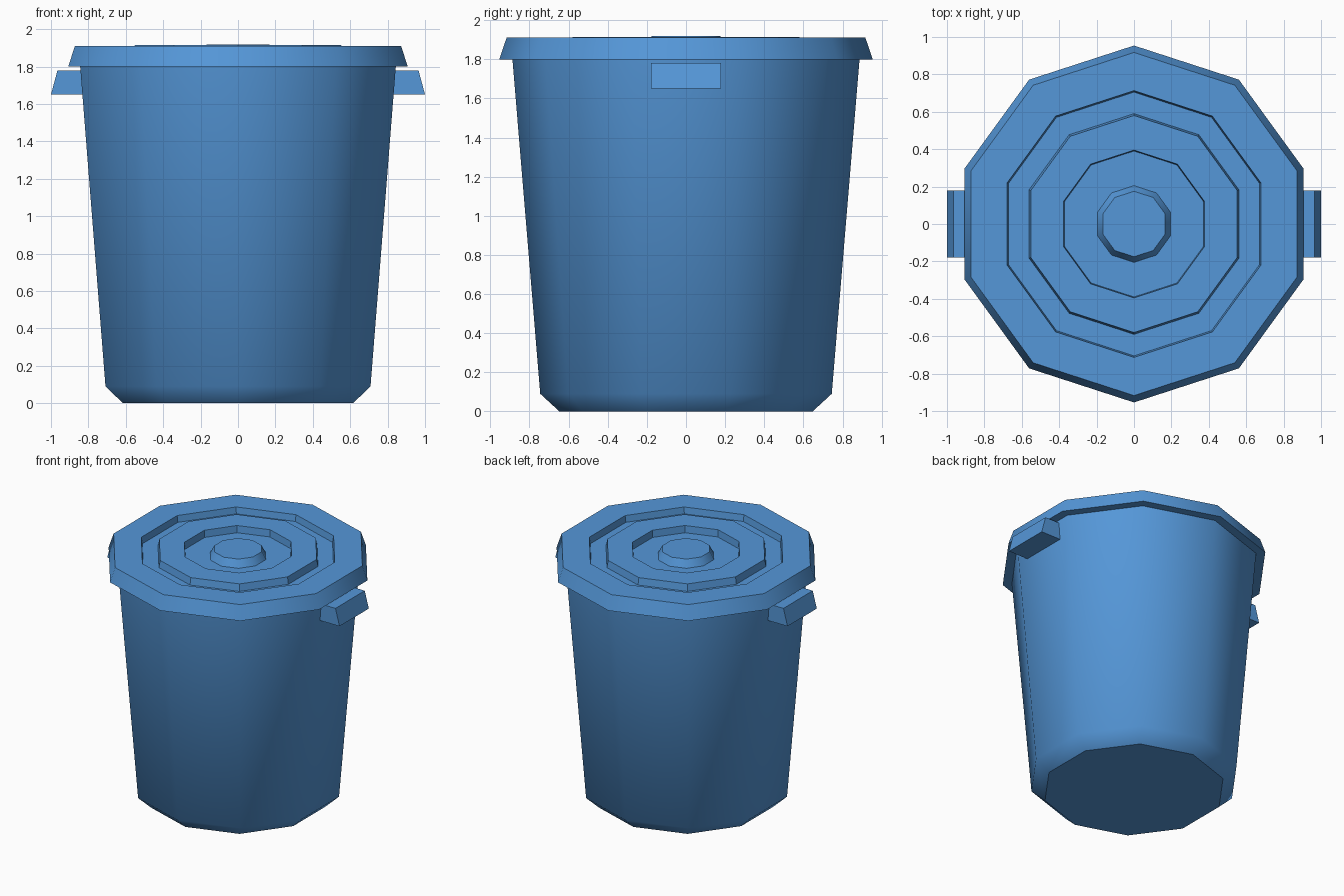
import bpy, bmesh, math

if "Cube" in bpy.data.objects:
    bpy.data.objects.remove(bpy.data.objects["Cube"])

SIDES = 10

blue = bpy.data.materials.new("bin blue")
blue.diffuse_color = (0.09, 0.31, 0.69, 1.0)
blue.use_nodes = True
blue.node_tree.nodes["Principled BSDF"].inputs["Base Color"].default_value = blue.diffuse_color


def finish(name, bm):
    bmesh.ops.recalc_face_normals(bm, faces=bm.faces)
    mesh = bpy.data.meshes.new(name)
    bm.to_mesh(mesh)
    bm.free()
    mesh.materials.append(blue)
    obj = bpy.data.objects.new(name, mesh)
    bpy.context.collection.objects.link(obj)
    return obj


def lathe(name, profile, cap_start, cap_end, smooth_bands):
    """Ten-sided turned shape from (radius, z) points, a corner facing +y."""
    bm = bmesh.new()
    rings = []
    for r, z in profile:
        rings.append([bm.verts.new((r * math.cos(math.pi / 2 + math.tau * k / SIDES),
                                    r * math.sin(math.pi / 2 + math.tau * k / SIDES), z))
                      for k in range(SIDES)])
    for i in range(len(rings) - 1):
        a, b = rings[i], rings[i + 1]
        for k in range(SIDES):
            n = (k + 1) % SIDES
            f = bm.faces.new((a[k], a[n], b[n], b[k]))
            f.smooth = i in smooth_bands
    if cap_start:
        bm.faces.new(rings[0][::-1])
    if cap_end:
        bm.faces.new(rings[-1])
    # keep flat faces and steep steps crisp
    for e in bm.edges:
        if len(e.link_faces) == 2:
            f, g = e.link_faces
            e.smooth = f.smooth and g.smooth
    return finish(name, bm)


# Tapered body with chamfered foot
lathe("bin_body", [(0.647, 0.0), (0.745, 0.09), (0.888, 1.81)], True, False, {0, 1})

# Lid: skirt, rim, groove, raised ring, centre dish and knob
lathe("lid", [(0.87, 1.80), (0.954, 1.80), (0.917, 1.91), (0.713, 1.91),
              (0.705, 1.86), (0.59, 1.86), (0.58, 1.914), (0.395, 1.914),
              (0.39, 1.86), (0.205, 1.86), (0.175, 1.918)],
      False, True, {1, 9})

# Side handles: wedge-shaped grips
for side, name in ((1, "right_handle"), (-1, "left_handle")):
    bm = bmesh.new()
    section = [(0.82, 1.65), (1.0, 1.65), (0.965, 1.78), (0.82, 1.78)]
    face = bm.faces.new([bm.verts.new((side * x, -0.18, z)) for x, z in section])
    ext = bmesh.ops.extrude_face_region(bm, geom=[face], use_keep_orig=True)
    verts = [v for v in ext["geom"] if isinstance(v, bmesh.types.BMVert)]
    bmesh.ops.translate(bm, verts=verts, vec=(0, 0.36, 0))
    finish(name, bm)
